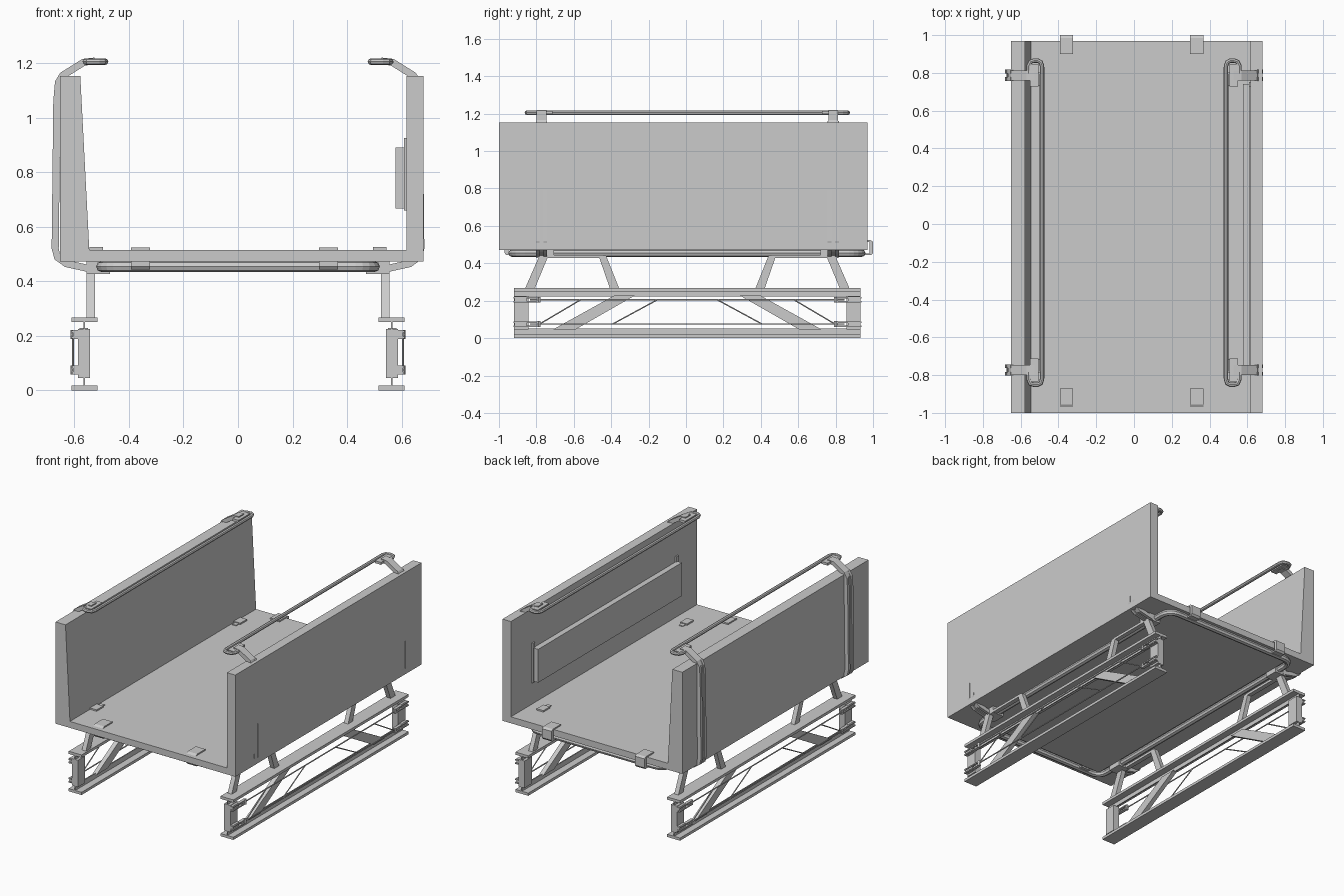
import bpy, bmesh, math
from mathutils import Vector

if "Cube" in bpy.data.objects:
    bpy.data.objects.remove(bpy.data.objects["Cube"])

YC = 0.007  # centre of the symmetric fittings along y


def mesh_object(name, bm):
    bmesh.ops.recalc_face_normals(bm, faces=bm.faces)
    me = bpy.data.meshes.new(name)
    bm.to_mesh(me)
    bm.free()
    ob = bpy.data.objects.new(name, me)
    bpy.context.collection.objects.link(ob)
    return ob


def box(name, x0, x1, y0, y1, z0, z1):
    bm = bmesh.new()
    bmesh.ops.create_cube(bm, size=1)
    for v in bm.verts:
        v.co = (x1 if v.co.x > 0 else x0, y1 if v.co.y > 0 else y0, z1 if v.co.z > 0 else z0)
    return mesh_object(name, bm)


def prism(name, pts, a0, a1, axis='y'):
    """Extrude a profile: (x,z) points along y, or (y,z) points along x."""
    bm = bmesh.new()
    put = (lambda p, a: (p[0], a, p[1])) if axis == 'y' else (lambda p, a: (a, p[0], p[1]))
    f = bm.faces.new([bm.verts.new(put(p, a0)) for p in pts])
    g = bmesh.ops.extrude_face_region(bm, geom=[f])
    move = Vector((0, a1 - a0, 0)) if axis == 'y' else Vector((a1 - a0, 0, 0))
    bmesh.ops.translate(bm, vec=move, verts=[e for e in g['geom'] if isinstance(e, bmesh.types.BMVert)])
    return mesh_object(name, bm)


def strip(path, t):
    """Outline of a 2D path with thickness t."""
    ps = [Vector(p) for p in path]
    left, right = [], []
    for i, p in enumerate(ps):
        d = (ps[min(i + 1, len(ps) - 1)] - ps[max(i - 1, 0)]).normalized()
        n = Vector((-d.y, d.x)) * t / 2
        left.append(p + n)
        right.append(p - n)
    return left + right[::-1]


def tube(name, pts, r, cyclic=False, res=1):
    cu = bpy.data.curves.new(name, 'CURVE')
    cu.dimensions = '3D'
    cu.bevel_depth = r
    cu.bevel_resolution = res
    cu.use_fill_caps = True
    sp = cu.splines.new('POLY')
    sp.points.add(len(pts) - 1)
    for q, p in zip(sp.points, pts):
        q.co = (*p, 1)
    sp.use_cyclic_u = cyclic
    sp.use_smooth = False
    ob = bpy.data.objects.new(name, cu)
    bpy.context.collection.objects.link(ob)
    return ob


# Tray: floor, tapered left wall, straight right wall
box("floor", -0.56, 0.63, -1, 0.97, 0.472, 0.515)
prism("left_wall", [(-0.652, 0.472), (-0.545, 0.472), (-0.545, 0.515), (-0.578, 1.153), (-0.652, 1.153)], -1, 0.97)
box("right_wall", 0.618, 0.68, -1, 0.97, 0.472, 1.153)

# Long pocket panel on the inside of the right wall, with end plates
box("wall_panel", 0.577, 0.614, -0.78, 0.74, 0.667, 0.89)
for y in (-0.78, 0.74):
    box("panel_end_plate", 0.608, 0.62, y - 0.012, y + 0.012, 0.66, 0.925)

# Under-floor tube frame with rounded corners, and recessed panel
ring = []
for k, (cx, cy) in enumerate([(0.43, 0.87), (-0.43, 0.87), (-0.43, -0.86), (0.43, -0.86)]):
    for j in range(6):
        a = math.radians(90 * k + 18 * j)
        ring.append((cx + 0.07 * math.cos(a), cy + 0.07 * math.sin(a), 0.454))
tube("under_frame", ring, 0.02, cyclic=True, res=2)
box("under_panel", -0.47, 0.47, -0.9, 0.91, 0.458, 0.474)

# Hooks gripping the front and back edges of the floor
for sy in (-1, 1):
    for x in (-0.357, 0.332):
        prof = [(0.885, 0.524), (0.97, 0.524), (0.985, 0.515), (0.985, 0.455), (0.975, 0.443),
                (0.91, 0.443), (0.91, 0.453), (0.965, 0.453), (0.965, 0.514), (0.885, 0.514)]
        prism("edge_hook", [(0.015 + sy * y, z) for y, z in prof], x - 0.035, x + 0.035, 'x')

for sx in (-1, 1):
    X = lambda x: sx * x
    # Side rail with hooked ends
    rail = []
    for sy in (1, -1):
        end = [(0.558, 0.79), (0.558, 0.83), (0.548, 0.852), (0.53, 0.858), (0.51, 0.858),
               (0.494, 0.85), (0.487, 0.83), (0.487, 0.78)]
        end = [(X(x), YC + sy * y, 1.205) for x, y in end]
        rail += end if sy == 1 else end[::-1]
    tube("side_rail", rail, 0.012, res=2)

    for sy in (-1, 1):
        yc = YC + sy * 0.78
        # Arm from the wall top to the rail
        arm = [(0.655, 1.13), (0.642, 1.155), (0.565, 1.203), (0.525, 1.207)]
        prism("rail_arm", strip([(X(x), z) for x, z in arm], 0.026), yc - 0.026, yc + 0.026)
        box("rail_seat", X(0.55), X(0.505), yc - 0.06, yc + 0.06, 1.197, 1.213)
        # Strap down the wall and under the floor: two bars over a thin core
        strap = [(0.642, 1.155), (0.658, 1.13), (0.664, 1.06), (0.67, 0.52), (0.662, 0.488), (0.63, 0.465), (0.53, 0.443)]
        strap = [(X(x), z) for x, z in strap]
        for dy in (-0.02, 0.02):
            prism("strap_bar", strip(strap, 0.026), yc + dy - 0.01, yc + dy + 0.01)
        prism("strap_core", strip(strap, 0.012), yc - 0.012, yc + 0.012)
        # Floor clip through the tray, with clamp underneath
        yk = YC + sy * 0.76
        box("floor_clip", X(0.495), X(0.545), yk - 0.035, yk + 0.035, 0.51, 0.525)
        box("floor_clip_tongue", X(0.505), X(0.535), yk - sy * 0.03, yk - sy * 0.065, 0.512, 0.52)
        box("under_clamp", X(0.47), X(0.555), yk - 0.047, yk + 0.047, 0.427, 0.472)

    # Runner truss: flanges and webs
    for name, z0, z1, w0, w1 in (("upper", 0.25, 0.268, 0.222, 0.252), ("lower", 0.0, 0.018, 0.016, 0.052)):
        box(name + "_flange", X(0.515), X(0.61), YC - 0.927, YC + 0.927, z0, z1)
        box(name + "_web", X(0.561), X(0.567), YC - 0.927, YC + 0.927, w0, w1)

    for sy in (-1, 1):
        Y = lambda y: YC + sy * y
        # End post
        box("end_post", X(0.542), X(0.587), Y(0.85), Y(0.927), 0.045, 0.225)
        # Broad diagonal brace
        prism("diagonal_brace", [(Y(0.72), 0.045), (Y(0.6), 0.045), (Y(0.28), 0.228), (Y(0.39), 0.228)],
              X(0.55), X(0.58), 'x')
        # Bent leg joining the runner to the tray
        leg = [(Y(0.845), 0.25), (Y(0.76), 0.432), (Y(0.45), 0.432), (Y(0.375), 0.25)]
        prism("leg_outer", [(Y(0.872), 0.255), (Y(0.82), 0.255), (Y(0.742), 0.442), (Y(0.79), 0.442)],
              X(0.525), X(0.555), 'x')
        prism("leg_inner", [(Y(0.41), 0.255), (Y(0.36), 0.255), (Y(0.435), 0.442), (Y(0.475), 0.442)],
              X(0.525), X(0.555), 'x')
        box("leg_bridge", X(0.525), X(0.555), Y(0.77), Y(0.45), 0.428, 0.445)
        # Cable clamps on the posts
        for z in (0.075, 0.205):
            box("cable_clamp", X(0.585), X(0.604), Y(0.925), Y(0.86), z - 0.017, z + 0.017)
            for dz in (-0.011, 0.011):
                box("clamp_fork", X(0.59), X(0.61), Y(0.93), Y(0.79), z + dz - 0.004, z + dz + 0.004)
            tube("clamp_pin", [(X(0.602), Y(0.795), z - 0.016), (X(0.602), Y(0.795), z + 0.016)], 0.011)
        # Slanted cables
        for ya, yb in ((0.79, 0.57), (0.4, 0.16)):
            tube("slanted_cable", [(X(0.605), Y(ya), 0.075), (X(0.605), Y(yb), 0.205)], 0.004)

    # Long horizontal cables
    for z in (0.075, 0.205):
        tube("long_cable", [(X(0.605), YC - 0.84, z), (X(0.605), YC + 0.84, z)], 0.004)
